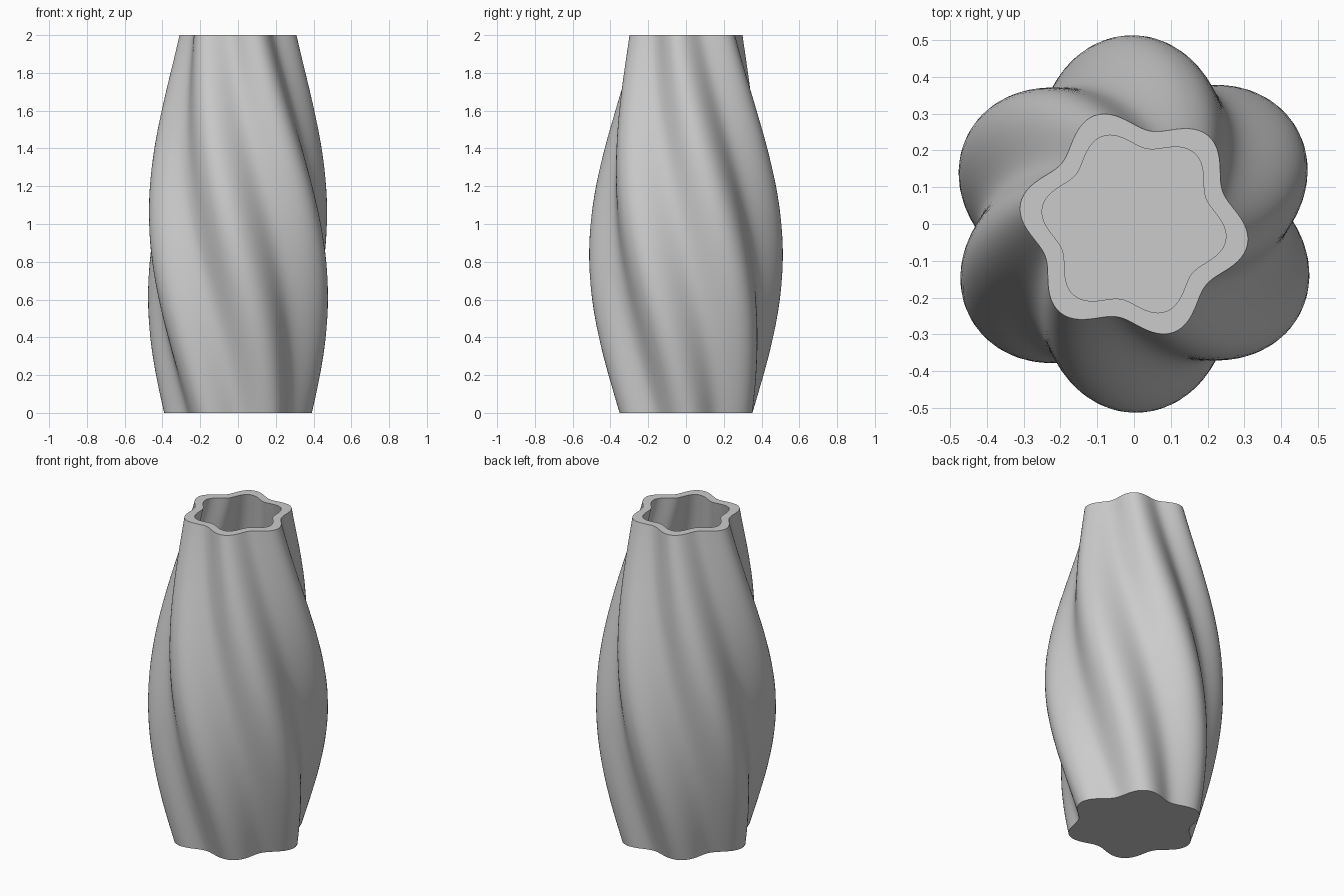
import bpy, bmesh, math

SIDES, LEVELS = 144, 72
LOBES, FLUTE = 6, 0.1
HEIGHT, WALL, FLOOR = 2.0, 0.055, 0.06
TWIST = math.radians(-70)

cube = bpy.data.objects.get("Cube")
if cube:
    bpy.data.objects.remove(cube, do_unlink=True)


def body_radius(z):
    """Mean radius of the bulging body at height z."""
    return 0.346 + 0.12 * math.cos(1.8 * (z - 0.83))


def add_ring(bm, z, inset=0.0):
    """One fluted ring, turned by the twist at its height."""
    phase = TWIST * z / HEIGHT
    ring = []
    for i in range(SIDES):
        a = math.tau * i / SIDES + phase
        r = (body_radius(z) - inset) * (1 + FLUTE * math.cos(LOBES * (a - phase)))
        ring.append(bm.verts.new((r * math.cos(a), r * math.sin(a), z)))
    return ring


bm = bmesh.new()

# Outer wall upwards, then inner wall down to the floor
rings = [add_ring(bm, HEIGHT * k / LEVELS) for k in range(LEVELS + 1)]
rings += [add_ring(bm, HEIGHT - (HEIGHT - FLOOR) * k / LEVELS, WALL)
          for k in range(LEVELS + 1)]
for low, high in zip(rings, rings[1:]):
    for i in range(SIDES):
        j = (i + 1) % SIDES
        bm.faces.new((low[i], low[j], high[j], high[i]))

# Underside and inner floor
bm.faces.new(rings[0][::-1])
bm.faces.new(rings[-1])

mesh = bpy.data.meshes.new("twisted_vase")
bm.to_mesh(mesh)
bm.free()
vase = bpy.data.objects.new("twisted_vase", mesh)
bpy.context.collection.objects.link(vase)

# Plain grey glaze
grey = bpy.data.materials.new("light_grey")
grey.use_nodes = True
colour = (0.6, 0.6, 0.6, 1.0)
grey.diffuse_color = colour
grey.node_tree.nodes["Principled BSDF"].inputs["Base Color"].default_value = colour
mesh.materials.append(grey)

# Smooth walls with crisp rims
bpy.ops.object.select_all(action="DESELECT")
vase.select_set(True)
bpy.context.view_layer.objects.active = vase
bpy.ops.object.shade_smooth_by_angle(angle=math.radians(40))
